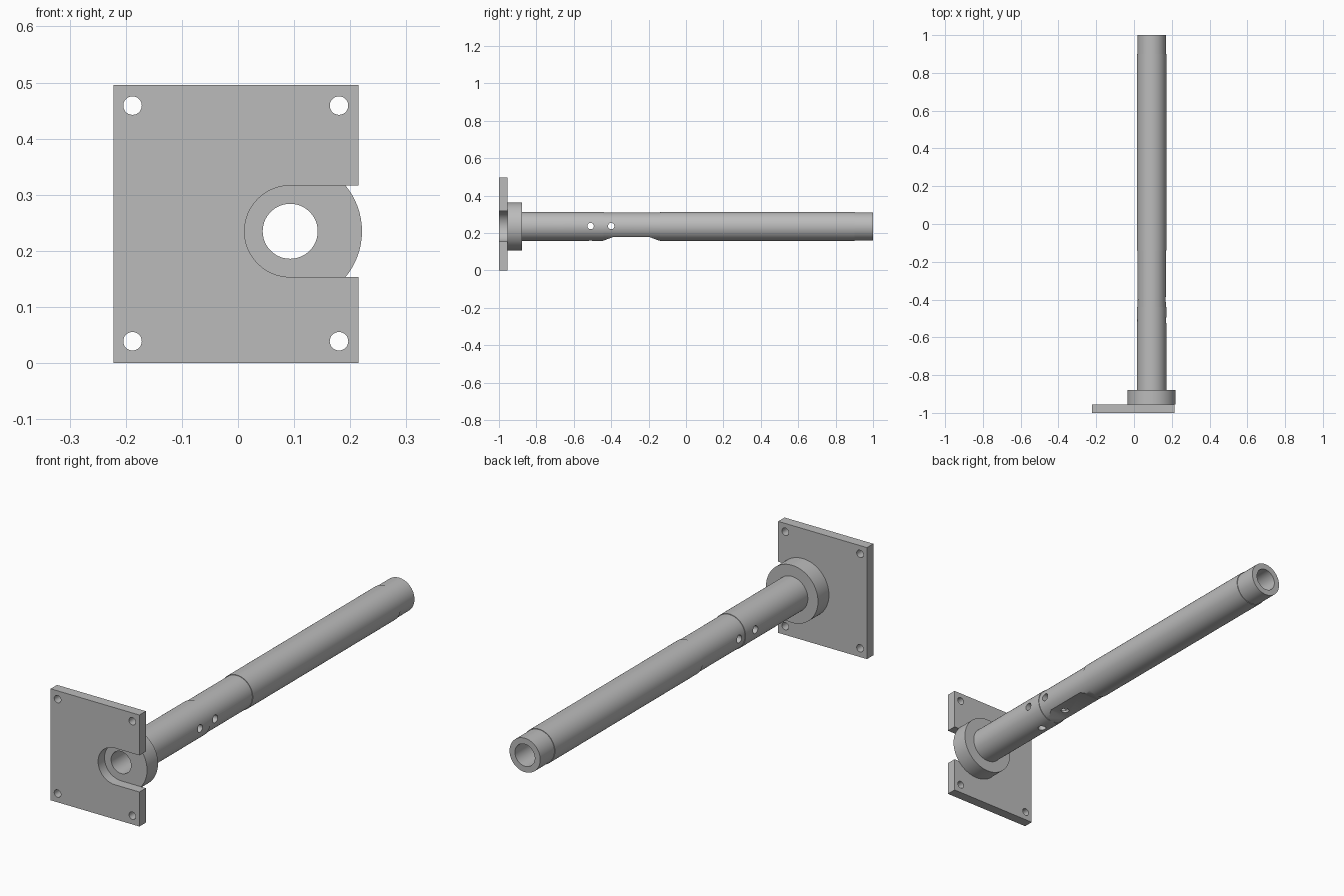
import bpy, bmesh, math
from mathutils import Matrix, Vector

default = bpy.data.objects.get("Cube")
if default:
    bpy.data.objects.remove(default, do_unlink=True)

AX, AZ = 0.093, 0.235          # tube axis
BORE, TUBE, NECK, COLLAR = 0.049, 0.078, 0.0755, 0.128
FRONT, PLATE_BACK, COLLAR_BACK, END = -1.0, -0.955, -0.878, 1.0

steel = bpy.data.materials.new("grey steel")
steel.use_nodes = True
GREY = (0.5, 0.5, 0.5, 1)
steel.diffuse_color = GREY
steel.node_tree.nodes["Principled BSDF"].inputs["Base Color"].default_value = GREY


def finish(name, bm):
    bmesh.ops.recalc_face_normals(bm, faces=bm.faces)
    mesh = bpy.data.meshes.new(name)
    bm.to_mesh(mesh)
    bm.free()
    mesh.materials.append(steel)
    obj = bpy.data.objects.new(name, mesh)
    bpy.context.collection.objects.link(obj)
    return obj


def lathe(name, profile):
    """Turn a closed (radius, y) profile around the tube axis."""
    bm = bmesh.new()
    verts = [bm.verts.new((AX + r, y, AZ)) for r, y in profile]
    edges = [bm.edges.new((v, verts[i - 1])) for i, v in enumerate(verts)]
    bmesh.ops.spin(bm, geom=verts + edges, cent=(AX, 0, AZ), axis=(0, 1, 0),
                   angle=math.tau, steps=72, use_merge=True)
    bmesh.ops.remove_doubles(bm, verts=bm.verts, dist=1e-5)
    return finish(name, bm)


def prism(name, points, depth):
    """Extrude a flat outline along a vector."""
    bm = bmesh.new()
    face = bm.faces.new([bm.verts.new(p) for p in points])
    moved = bmesh.ops.extrude_face_region(bm, geom=[face])["geom"]
    bmesh.ops.translate(bm, vec=Vector(depth),
                        verts=[v for v in moved if isinstance(v, bmesh.types.BMVert)])
    return finish(name, bm)


def drill(name, centre, axis, radius, length):
    bm = bmesh.new()
    turn = Vector((0, 0, 1)).rotation_difference(Vector(axis)).to_matrix().to_4x4()
    bmesh.ops.create_cone(bm, cap_ends=True, segments=32, radius1=radius,
                          radius2=radius, depth=length,
                          matrix=Matrix.Translation(centre) @ turn)
    return finish(name, bm)


def cut(target, cutters):
    for c in cutters:
        c.hide_render = True
        mod = target.modifiers.new("cut", "BOOLEAN")
        mod.operation, mod.solver, mod.object = "DIFFERENCE", "EXACT", c
    graph = bpy.context.evaluated_depsgraph_get()
    mesh = bpy.data.meshes.new_from_object(target.evaluated_get(graph))
    target.modifiers.clear()
    target.data = mesh
    for c in cutters:
        bpy.data.objects.remove(c, do_unlink=True)


# Mounting plate with a round-ended slot open on one side
left, right, top, slot = -0.222, 0.215, 0.496, 0.0815
arc = [(AX + slot * math.cos(a), AZ + slot * math.sin(a))
       for a in (math.pi * (1.5 - i / 24) for i in range(25))]
outline = [(left, 0), (right, 0), (right, AZ - slot), *arc,
           (right, AZ + slot), (right, top), (left, top)]
plate = prism("mounting_plate", [(x, FRONT, z) for x, z in outline],
              (0, PLATE_BACK - FRONT, 0))
cut(plate, [drill("bolt_drill", (x, FRONT, z), (0, 1, 0), 0.0165, 0.3)
            for x in (-0.188, 0.18) for z in (0.039, 0.459)])

# Collar behind the plate
collar = lathe("collar", [(BORE, PLATE_BACK), (COLLAR, PLATE_BACK),
                          (COLLAR, COLLAR_BACK), (BORE, COLLAR_BACK)])

# Hollow stepped tube
tube = lathe("tube", [(BORE, COLLAR_BACK), (TUBE, COLLAR_BACK), (TUBE, -0.44),
                      (NECK, -0.44), (NECK, -0.14), (TUBE, -0.14),
                      (TUBE, 0.9), (NECK, 0.9), (NECK, END), (BORE, END)])

# Underside flat with sloped ends, cross holes and underside holes
flat = prism("flat_cutter", [(AX - 0.2, y, z) for y, z in
             ((-0.52, 0.13), (-0.39, 0.178), (-0.195, 0.178), (-0.065, 0.13))],
             (0.4, 0, 0))
cross = [drill("cross_drill", (AX, y, AZ + 0.002), (1, 0, 0), 0.017, 0.4)
         for y in (-0.51, -0.40)]
under = [drill("under_drill", (AX, y, AZ - 0.1), (0, 0, 1), 0.017, 0.16)
         for y in (-0.51, -0.355)]
cut(tube, [flat] + cross + under)

# Smooth round surfaces, sharp edges kept
bpy.ops.object.select_all(action="DESELECT")
for obj in (plate, collar, tube):
    obj.select_set(True)
bpy.context.view_layer.objects.active = tube
bpy.ops.object.shade_smooth_by_angle(angle=math.radians(30))
